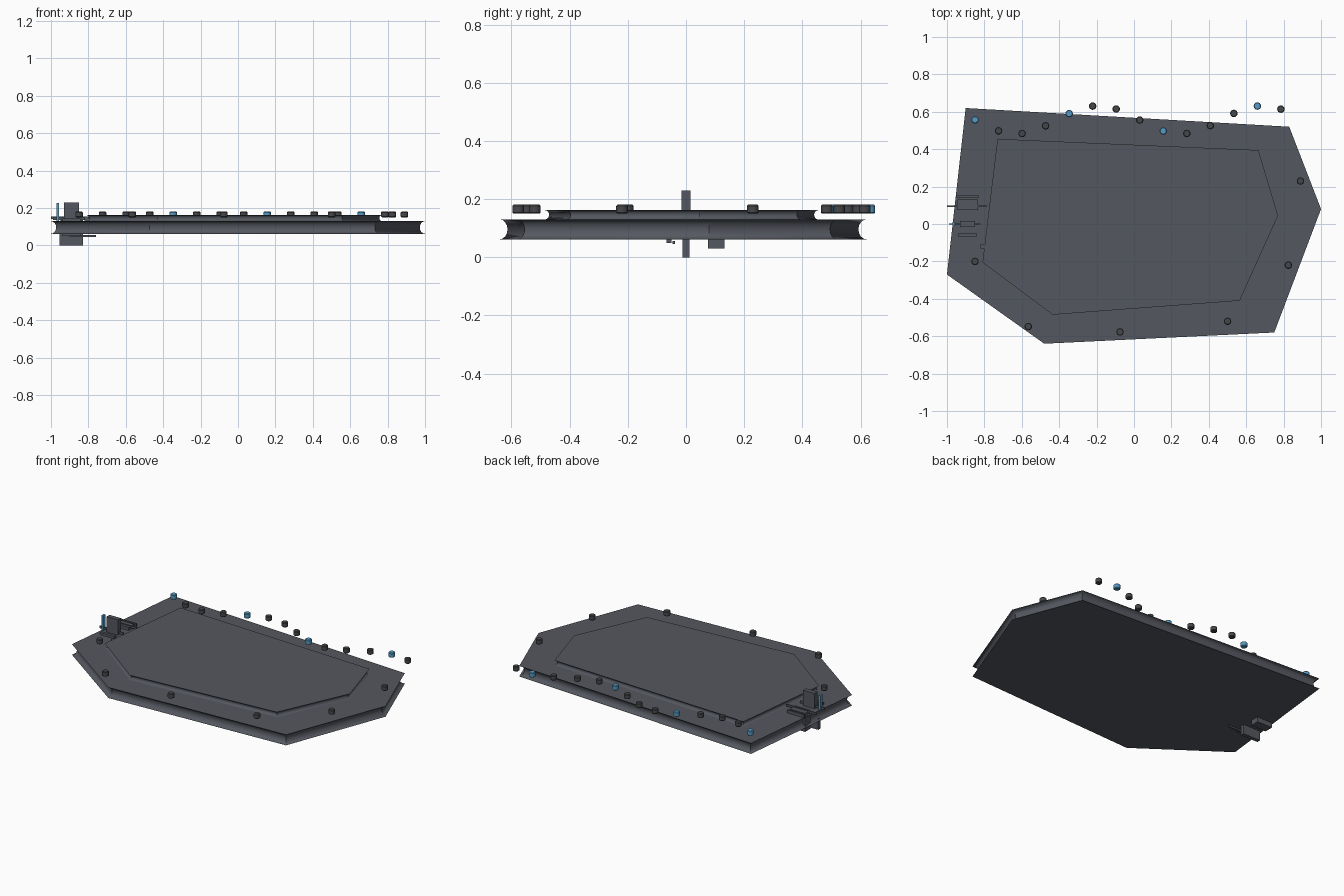
import bpy, bmesh, math
from mathutils import Vector

if "Cube" in bpy.data.objects:
    bpy.data.objects.remove(bpy.data.objects["Cube"])


def material(name, rgb):
    m = bpy.data.materials.new(name)
    m.diffuse_color = (*rgb, 1)
    m.use_nodes = True
    m.node_tree.nodes["Principled BSDF"].inputs["Base Color"].default_value = m.diffuse_color
    return m


GREY = material("slate_grey", (0.090, 0.097, 0.116))
DARK = material("dark_grey", (0.062, 0.064, 0.070))
BLUE = material("light_blue", (0.09, 0.33, 0.56))


def finish(bm, name, mat, smooth=False):
    bmesh.ops.recalc_face_normals(bm, faces=bm.faces)
    me = bpy.data.meshes.new(name)
    bm.to_mesh(me)
    bm.free()
    ob = bpy.data.objects.new(name, me)
    bpy.context.collection.objects.link(ob)
    me.materials.append(mat)
    if smooth:
        bpy.ops.object.select_all(action='DESELECT')
        ob.select_set(True)
        bpy.context.view_layer.objects.active = ob
        bpy.ops.object.shade_smooth_by_angle(angle=math.radians(30))
    return ob


def inset(points, d):
    """Offset a clockwise outline inwards by d with mitred corners."""
    out = []
    for i, p in enumerate(points):
        a = (p - points[i - 1]).normalized()
        b = (points[(i + 1) % len(points)] - p).normalized()
        na, nb = Vector((a.y, -a.x)), Vector((b.y, -b.x))
        out.append(p + (na + nb) * d / (1 + na.dot(nb)))
    return out


def grooved_plate(name, outline, z0, z1, depth, steps=8):
    """Flat slab whose edge is a concave groove all round."""
    pts = [Vector(p) for p in outline]
    bm = bmesh.new()
    rings = []
    for k in range(steps + 1):
        a = math.pi * k / steps
        z = (z0 + z1) / 2 - math.cos(a) * (z1 - z0) / 2
        rings.append([bm.verts.new((p.x, p.y, z)) for p in inset(pts, depth * math.sin(a))])
    n = len(pts)
    for lo, hi in zip(rings, rings[1:]):
        for i in range(n):
            j = (i + 1) % n
            bm.faces.new((lo[i], lo[j], hi[j], hi[i]))
    bm.faces.new(rings[0])
    bm.faces.new(rings[-1])
    return finish(bm, name, GREY, True)


def box(name, x, y, z, mat=GREY):
    bm = bmesh.new()
    bmesh.ops.create_cube(bm, size=1)
    for v in bm.verts:
        v.co = [(r[0] + r[1]) / 2 + c * (r[1] - r[0]) for r, c in zip((x, y, z), v.co)]
    return finish(bm, name, mat)


def bollard(name, x, y, mat):
    """Short cylinder with chamfered rims."""
    bm = bmesh.new()
    n, rings = 16, []
    for r, z in ((0.016, 0.150), (0.020, 0.154), (0.020, 0.177), (0.016, 0.181)):
        rings.append([bm.verts.new((x + r * math.cos(2 * math.pi * i / n),
                                    y + r * math.sin(2 * math.pi * i / n), z)) for i in range(n)])
    for lo, hi in zip(rings, rings[1:]):
        for i in range(n):
            j = (i + 1) % n
            bm.faces.new((lo[i], lo[j], hi[j], hi[i]))
    bm.faces.new(rings[0])
    bm.faces.new(rings[-1])
    return finish(bm, name, mat, True)


# Two stacked slabs
grooved_plate("main_platform", [(-0.9, 0.62), (0.83, 0.52), (1.0, 0.08),
                                (0.75, -0.58), (-0.48, -0.64), (-1.0, -0.27)], 0.062, 0.130, 0.026)
grooved_plate("upper_deck", [(-0.73, 0.455), (0.665, 0.395), (0.77, 0.045),
                             (0.565, -0.41), (-0.435, -0.485), (-0.81, -0.205)], 0.130, 0.162, 0.014)

# Wavy row of bollards along the back, every fourth one blue
for i in range(14):
    bollard("back_bollard", -0.85 + 0.1258 * i, 0.557 - 0.075 * math.sin(0.9 * i),
            BLUE if i % 4 == 0 else DARK)

# Bollards around the remaining edges
for x, y in ((0.89, 0.23), (0.825, -0.22), (0.5, -0.52), (-0.075, -0.577), (-0.565, -0.548), (-0.85, -0.2)):
    bollard("edge_bollard", x, y, DARK)

# Equipment cluster at the left edge
box("upper_post", (-0.93, -0.85), (-0.015, 0.015), (0.13, 0.23))
box("lower_fin", (-0.955, -0.83), (-0.012, 0.012), (0.0, 0.07))
box("side_block", (-0.945, -0.835), (0.075, 0.132), (0.03, 0.150))
box("side_block_rim", (-0.95, -0.83), (0.142, 0.152), (0.125, 0.150))
box("side_rod", (-1.0, -0.785), (0.092, 0.100), (0.142, 0.155))
box("centre_rod", (-0.99, -0.82), (-0.003, 0.004), (0.135, 0.150))
box("front_strip", (-0.94, -0.84), (-0.067, -0.050), (0.05, 0.145))
box("lower_rod", (-0.90, -0.76), (-0.047, -0.038), (0.045, 0.056))
box("small_bracket", (-0.82, -0.80), (-0.13, -0.11), (0.13, 0.155))
box("blue_panel", (-0.970, -0.958), (-0.012, 0.012), (0.13, 0.226), BLUE)
